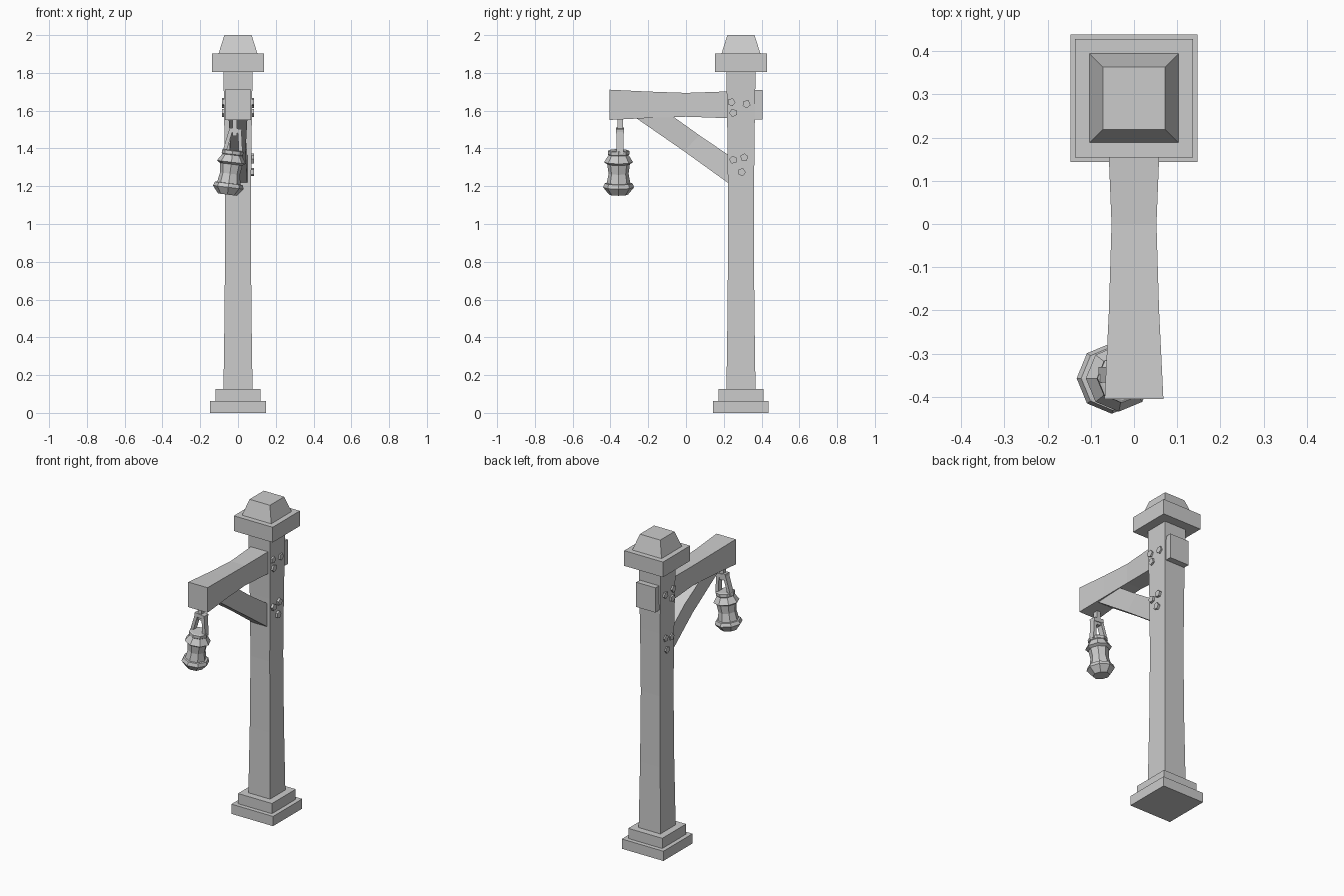
import bpy, bmesh
from math import pi, sin, cos, radians
from mathutils import Matrix, Vector

cube = bpy.data.objects.get("Cube")
if cube:
    bpy.data.objects.remove(cube, do_unlink=True)

grey = bpy.data.materials.new("plain grey")
grey.use_nodes = True
COLOUR = (0.6, 0.6, 0.6, 1)
grey.diffuse_color = COLOUR
grey.node_tree.nodes["Principled BSDF"].inputs["Base Color"].default_value = COLOUR

POST_Y = 0.291


def loft(name, rings, matrix=None):
    """Skin a closed solid through rings of points."""
    bm = bmesh.new()
    loops = [[bm.verts.new(p) for p in ring] for ring in rings]
    n = len(loops[0])
    for a, b in zip(loops, loops[1:]):
        for i in range(n):
            j = (i + 1) % n
            bm.faces.new((a[i], a[j], b[j], b[i]))
    bm.faces.new(loops[0][::-1])
    bm.faces.new(loops[-1])
    bmesh.ops.recalc_face_normals(bm, faces=bm.faces)
    if matrix:
        bm.transform(matrix)
    mesh = bpy.data.meshes.new(name)
    bm.to_mesh(mesh)
    bm.free()
    mesh.materials.append(grey)
    obj = bpy.data.objects.new(name, mesh)
    bpy.context.collection.objects.link(obj)
    return obj


CORNERS = ((-1, -1), (1, -1), (1, 1), (-1, 1))


def square_stack(name, levels):
    """Square column around the post axis from (height, half width)."""
    return loft(name, [[(sx * h, POST_Y + sy * h, z) for sx, sy in CORNERS]
                       for z, h in levels])


def bar(name, a, b, wx, wy, matrix=None):
    """Rectangular bar running upward from a to b."""
    return loft(name, [[(p[0] + sx * wx, p[1] + sy * wy, p[2]) for sx, sy in CORNERS]
                       for p in (a, b)], matrix)


# Post, plinth and cap
square_stack("base_step", [(0, 0.147), (0.062, 0.147)])
square_stack("base_upper_step", [(0.062, 0.12), (0.127, 0.12)])
square_stack("post", [(0.12, 0.077), (0.55, 0.071), (1.0, 0.068), (1.4, 0.071), (1.81, 0.077)])
square_stack("cap_slab", [(1.805, 0.137), (1.902, 0.137)])
square_stack("cap_top", [(1.902, 0.103), (2.0, 0.072)])

# Crossbeam, pinched along its middle and passing through the post
beam = [(-0.405, 0.068, 0.08), (-0.2, 0.058, 0.07), (0, 0.052, 0.063),
        (0.2, 0.06, 0.07), (0.405, 0.068, 0.079)]
loft("crossbeam", [[(sx * w, y, 1.631 + sz * h) for sx, sz in CORNERS]
                   for y, w, h in beam])

# Diagonal brace under the beam
brace = [(-0.27, 1.565, -0.07, 1.57, 0.05), (-0.01, 1.385, 0.07, 1.47, 0.04),
         (0.24, 1.205, 0.24, 1.355, 0.05)]
loft("brace", [[(-w, y0, z0), (w, y0, z0), (w, y1, z1), (-w, y1, z1)]
               for y0, z0, y1, z1, w in brace])

# Five-sided nail heads on both sides of the post
nails = [(0.24, 1.645), (0.32, 1.635), (0.25, 1.588),
         (0.25, 1.34), (0.308, 1.352), (0.295, 1.275)]
for side, word in ((1, "left"), (-1, "right")):
    for k, (y, z) in enumerate(nails):
        reach = 0.085 if side > 0 or k < 3 else 0.078
        loft(f"{word}_nail_{k + 1}",
             [[(side * x, y + 0.022 * cos(2 * pi * i / 5 + k),
                z + 0.022 * sin(2 * pi * i / 5 + k)) for i in range(5)]
              for x in (0.06, reach)])

# Lantern, hanging slightly askew
PIVOT = Vector((-0.015, -0.357, 1.49))
tilt = Matrix.Translation(PIVOT) @ Matrix.Rotation(radians(7), 4, "Y")


def lantern_part(name, profile, sides=8):
    return loft(name, [[(r * cos(2 * pi * i / sides), r * sin(2 * pi * i / sides), z - PIVOT.z)
                        for i in range(sides)] for r, z in profile], tilt)


lantern_part("lantern_bottom", [(0.05, 1.153), (0.082, 1.192), (0.074, 1.213), (0.055, 1.215)])
lantern_part("lantern_body", [(0.064, 1.205), (0.053, 1.265), (0.062, 1.33)])
lantern_part("lantern_roof", [(0.055, 1.312), (0.077, 1.326), (0.054, 1.362), (0.048, 1.375)])
lantern_part("lantern_collar", [(0.052, 1.363), (0.057, 1.368), (0.057, 1.386), (0.05, 1.39)])

# Handle and the link up to the beam
for side, word in ((1, "left"), (-1, "right")):
    bar(f"{word}_handle_leg", (side * 0.044, 0.008, -0.115), (side * 0.024, 0.008, 0.0),
        0.010, 0.018, tilt)
bar("handle_top", (0, 0.008, -0.008), (0, 0.008, 0.016), 0.034, 0.021, tilt)
bar("hanging_link", (-0.017, -0.348, 1.465), (-0.017, -0.348, 1.57), 0.013, 0.015)
